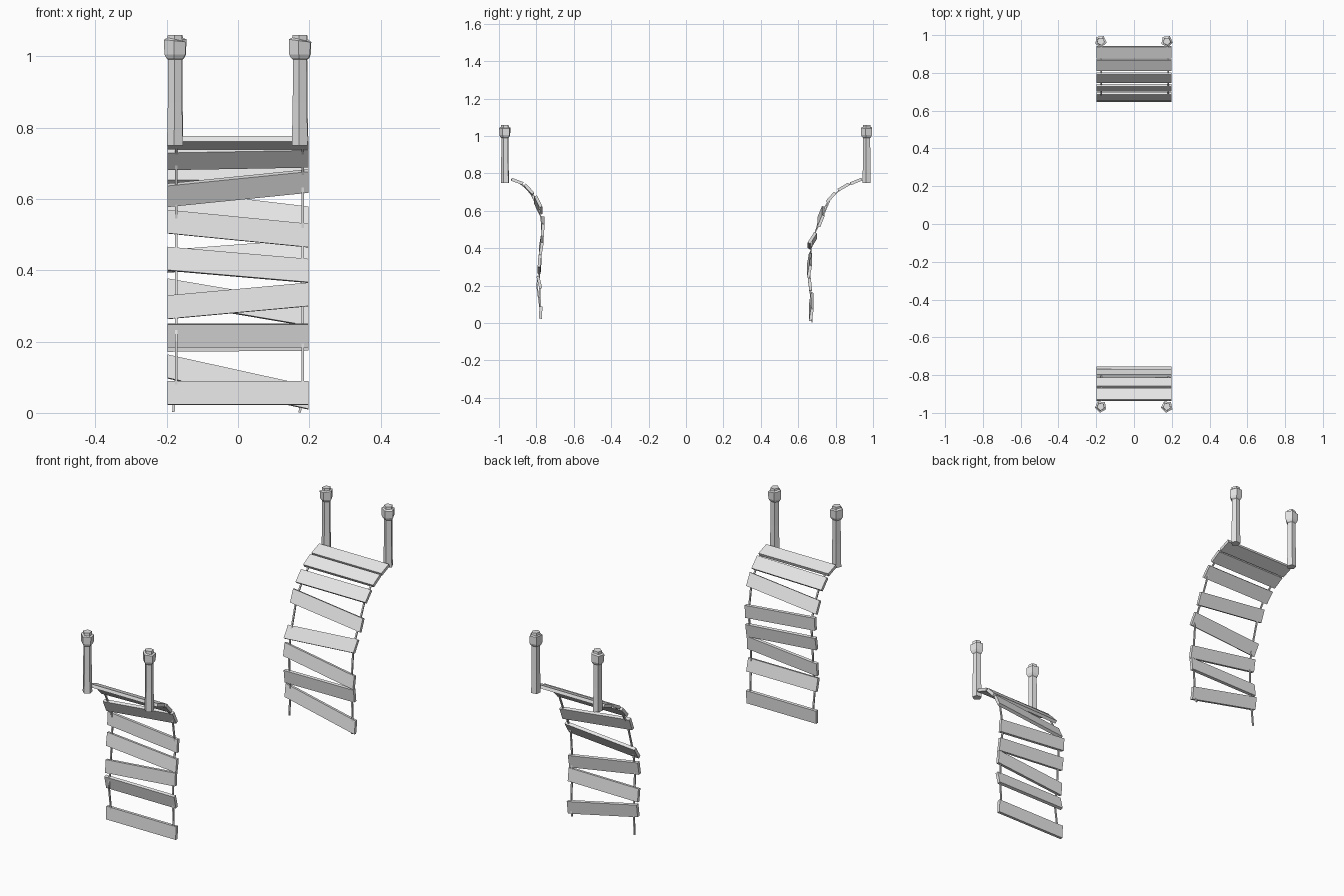
import bpy, bmesh, math, random
from mathutils import Matrix, Vector

random.seed(4)
cube = bpy.data.objects.get("Cube")
if cube:
    bpy.data.objects.remove(cube, do_unlink=True)

grey = bpy.data.materials.new("weathered_grey")
grey.use_nodes = True
COLOUR = (0.8, 0.8, 0.8, 1)
grey.diffuse_color = COLOUR
grey.node_tree.nodes["Principled BSDF"].inputs["Base Color"].default_value = COLOUR


def finish(name, bm):
    bmesh.ops.recalc_face_normals(bm, faces=bm.faces)
    mesh = bpy.data.meshes.new(name)
    bm.to_mesh(mesh)
    bm.free()
    mesh.materials.append(grey)
    obj = bpy.data.objects.new(name, mesh)
    bpy.context.collection.objects.link(obj)
    return obj


def plank(name, y, z_right, z_left, pitch, side):
    """Board whose ends stay upright while it slumps to one side."""
    bm = bmesh.new()
    bmesh.ops.create_cube(bm, size=1)
    bmesh.ops.scale(bm, vec=(0.395, 0.066, 0.016), verts=bm.verts)
    turn = Matrix.Rotation(side * math.radians(pitch), 3, 'X')
    bmesh.ops.rotate(bm, matrix=turn, verts=bm.verts)
    for v in bm.verts:
        v.co.z += (z_right + z_left) / 2 + (z_left - z_right) * v.co.x / 0.395
        v.co.y += y
    return finish(name, bm)


def post(name, x, y, spin):
    """Five-sided post with a flared foot, a chunky head and a small cap."""
    rings = [(0.75, 0.0235), (0.87, 0.021), (0.99, 0.0205), (0.995, 0.026),
             (1.005, 0.031), (1.043, 0.032), (1.047, 0.022), (1.06, 0.021)]
    bm = bmesh.new()
    loops = []
    for z, r in rings:
        lean = 0.006 * random.uniform(-1, 1) if z > 1.01 else 0
        loop = []
        for i in range(5):
            a = spin + math.tau * i / 5
            loop.append(bm.verts.new((x + r * math.cos(a), y + r * math.sin(a),
                                      min(z + lean * math.cos(a), 1.06))))
        loops.append(loop)
    for low, high in zip(loops, loops[1:]):
        for i in range(5):
            j = (i + 1) % 5
            bm.faces.new((low[i], low[j], high[j], high[i]))
    bm.faces.new(loops[0])
    bm.faces.new(loops[-1])
    return finish(name, bm)


def rope(name, points):
    """Thin four-sided cord through a list of points."""
    bm = bmesh.new()
    pts = [Vector(p) for p in points]
    loops = []
    for i, p in enumerate(pts):
        d = (pts[min(i + 1, len(pts) - 1)] - pts[max(i - 1, 0)]).normalized()
        u = Vector((1, 0, 0))
        w = d.cross(u).normalized()
        loops.append([bm.verts.new(p + 0.0035 * k) for k in (u + w, w - u, -u - w, u - w)])
    for a, b in zip(loops, loops[1:]):
        for i in range(4):
            j = (i + 1) % 4
            bm.faces.new((a[i], a[j], b[j], b[i]))
    bm.faces.new(loops[0])
    bm.faces.new(loops[-1])
    return finish(name, bm)


# Each board: y, height at -x end, height at +x end, pitch in degrees
front = [(-0.902, 0.757, 0.757, 20), (-0.84, 0.71, 0.717, 47),
         (-0.79, 0.61, 0.65, 64), (-0.766, 0.536, 0.497, 94),
         (-0.774, 0.432, 0.398, 99), (-0.783, 0.296, 0.332, 94),
         (-0.784, 0.217, 0.217, 76), (-0.777, 0.056, 0.056, 93)]
back = [(0.91, 0.757, 0.757, 22), (0.842, 0.727, 0.727, 30),
        (0.775, 0.672, 0.672, 48), (0.722, 0.592, 0.545, 68),
        (0.675, 0.425, 0.455, 58), (0.66, 0.343, 0.276, 80),
        (0.663, 0.205, 0.208, 97), (0.67, 0.13, 0.043, 82)]

for end, boards, side in (("front", front, -1), ("back", back, 1)):
    for n, (y, zr, zl, pitch) in enumerate(boards, 1):
        plank(f"{end}_plank_{n}", y, zr, zl, pitch, side)
    # Support posts
    for label, x in (("right", -0.176), ("left", 0.174)):
        post(f"{end}_{label}_post", x, side * 0.967, -math.pi / 2 + 0.12 * side)
    # Cords threaded through the boards
    for label, x in (("right", -0.173), ("left", 0.181)):
        t = (x + 0.2) / 0.4
        path = [(x, y, zr + (zl - zr) * t) for y, zr, zl, pitch in boards]
        path.insert(0, (x, side * 0.935, 0.767))
        if end == "back":
            path.append((x - 0.008, 0.674, 0.002))
        elif label == "right":
            path[-2] = (x, path[-2][0 + 1] - 0.013, 0.2)
        rope(f"{end}_{label}_rope", path)
